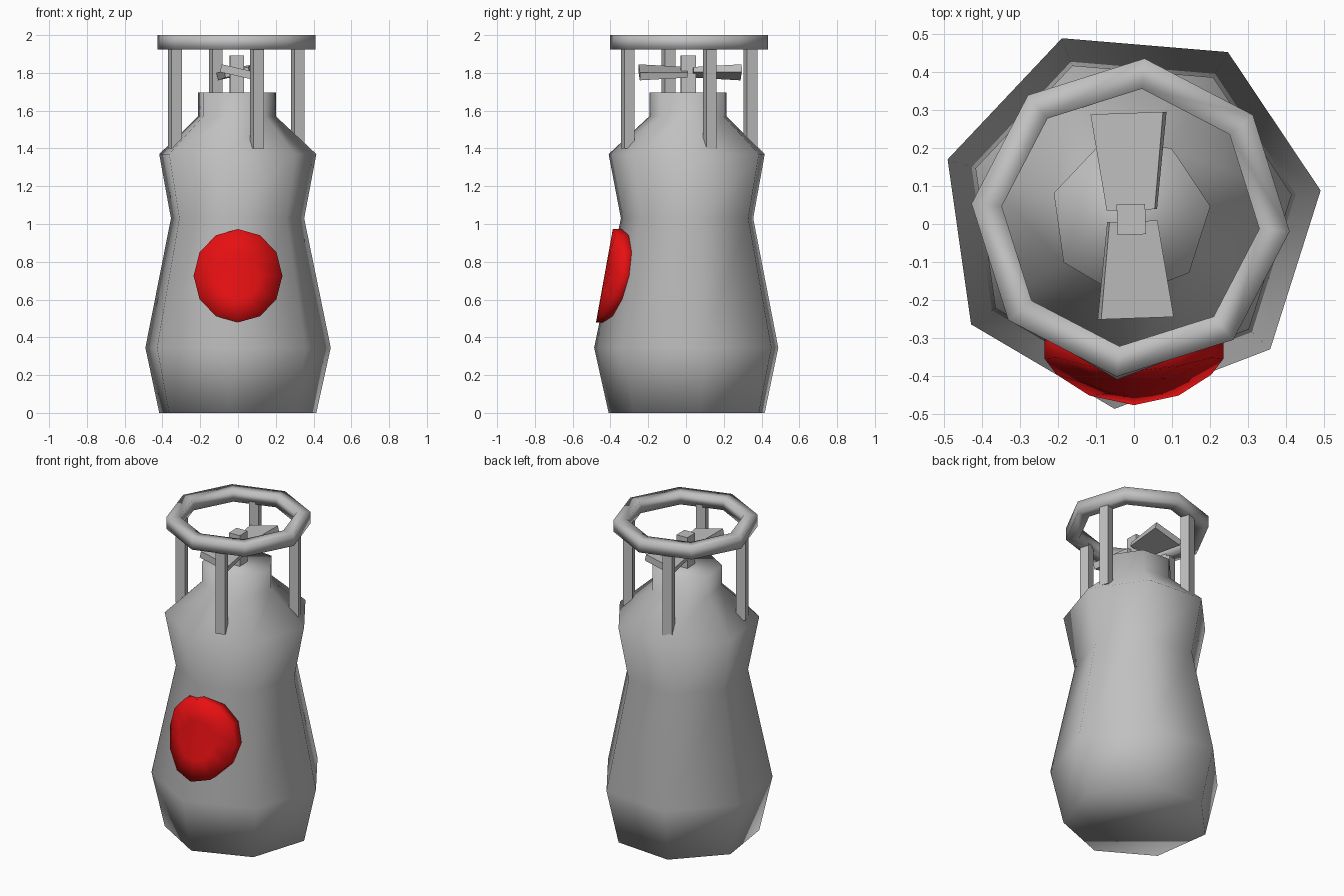
import bpy, bmesh, math
from mathutils import Matrix, Vector

if "Cube" in bpy.data.objects:
    bpy.data.objects.remove(bpy.data.objects["Cube"], do_unlink=True)

CX, CY = -0.009, 0.017   # axis of the bottle


def material(name, rgb):
    m = bpy.data.materials.new(name)
    m.use_nodes = True
    m.diffuse_color = (*rgb, 1)
    m.node_tree.nodes["Principled BSDF"].inputs["Base Color"].default_value = (*rgb, 1)
    return m


grey = material("light grey", (0.53, 0.53, 0.53))
red = material("red", (0.8, 0.005, 0.006))


def finish(name, bm, mat, smooth=False):
    bmesh.ops.recalc_face_normals(bm, faces=bm.faces)
    me = bpy.data.meshes.new(name)
    bm.to_mesh(me)
    bm.free()
    me.materials.append(mat)
    for p in me.polygons:
        p.use_smooth = smooth
    ob = bpy.data.objects.new(name, me)
    bpy.context.collection.objects.link(ob)
    return ob


def lathe(name, profile, sides, start, closed=False):
    """Spin (radius, z) points; cap the ends, or join them when closed."""
    bm = bmesh.new()
    rings = []
    for r, z in profile:
        angles = [math.radians(start) + math.tau * i / sides for i in range(sides)]
        rings.append([bm.verts.new((CX + r * math.cos(a), CY + r * math.sin(a), z))
                      for a in angles])
    pairs = list(zip(rings, rings[1:]))
    if closed:
        pairs.append((rings[-1], rings[0]))
    else:
        bm.faces.new(rings[0])
        bm.faces.new(rings[-1])
    for a, b in pairs:
        for i in range(sides):
            j = (i + 1) % sides
            bm.faces.new((a[i], a[j], b[j], b[i]))
    return finish(name, bm, grey, smooth=True)


def box(name, size, centre, turn):
    bm = bmesh.new()
    bmesh.ops.create_cube(bm, size=1, matrix=Matrix.Translation(centre)
                          @ Matrix.Rotation(math.radians(turn), 4, 'Z')
                          @ Matrix.Diagonal((*size, 1)))
    return finish(name, bm, grey)


# Seven-sided bottle with waist, shoulder and neck
lathe("bottle_body", [(0.428, 0), (0.505, 0.345), (0.363, 1.03), (0.428, 1.37),
                      (0.212, 1.57), (0.212, 1.695)], 7, 8.1)

# Octagonal guard ring with a square section
lathe("guard_ring", [(0.42, 1.925), (0.42, 2.0), (0.34, 2.0), (0.34, 1.925)],
      8, -5, closed=True)

# Four posts that carry the ring
for k in range(4):
    a = math.radians(18.5 + 90 * k)
    box(f"guard_post_{k + 1}", (0.058, 0.058, 0.54),
        (CX + 0.343 * math.cos(a), CY + 0.343 * math.sin(a), 1.67), 18.5)

# Valve stem
box("valve_stem", (0.075, 0.08, 0.23), (-0.007, 0.012, 1.777), 2)


# Tapered, twisted valve handle wings on opposite sides of the stem
def wing(name, side):
    bm = bmesh.new()
    tilt = Matrix.Rotation(math.radians(-13), 4, 'Y')
    ends = []
    for y, s in ((0.015, 0.66), (0.27, 1.0)):
        ends.append([bm.verts.new(tilt @ Vector((x * s, 0, z * s)) + Vector((0, y, 0)))
                     for x, z in ((-0.098, -0.021), (0.098, -0.021),
                                  (0.098, 0.021), (-0.098, 0.021))])
    a, b = ends
    bm.faces.new(a)
    bm.faces.new(b)
    for i in range(4):
        j = (i + 1) % 4
        bm.faces.new((a[i], a[j], b[j], b[i]))
    bm.transform(Matrix.Translation((-0.005, 0.022, 1.803))
                 @ Matrix.Rotation(math.radians(side + 2), 4, 'Z'))
    finish(name, bm, grey)


wing("valve_wing_back", 0)
wing("valve_wing_front", 180)

# Round label disc, bent around the front and leaning with the wall
bm = bmesh.new()


def label_vert(r, k, depth):
    a = math.tau * k / 12
    x, h = 0.235 * r * math.sin(a), 0.247 * r * math.cos(a)
    return bm.verts.new((x, -0.432 + 1.4 * x * x + 0.18 * h + depth, 0.726 + h))


loops = [[label_vert(r, k, d) for k in range(12)]
         for r, d in ((0.5, 0), (1, 0), (1, 0.08), (0.5, 0.08))]
tips = [label_vert(0, 0, 0), label_vert(0, 0, 0.08)]
for i in range(12):
    j = (i + 1) % 12
    for a, b in zip(loops, loops[1:]):
        bm.faces.new((a[i], a[j], b[j], b[i]))
    for tip, ring in zip(tips, (loops[0], loops[-1])):
        bm.faces.new((tip, ring[i], ring[j]))
label = finish("front_label", bm, red, smooth=True)
